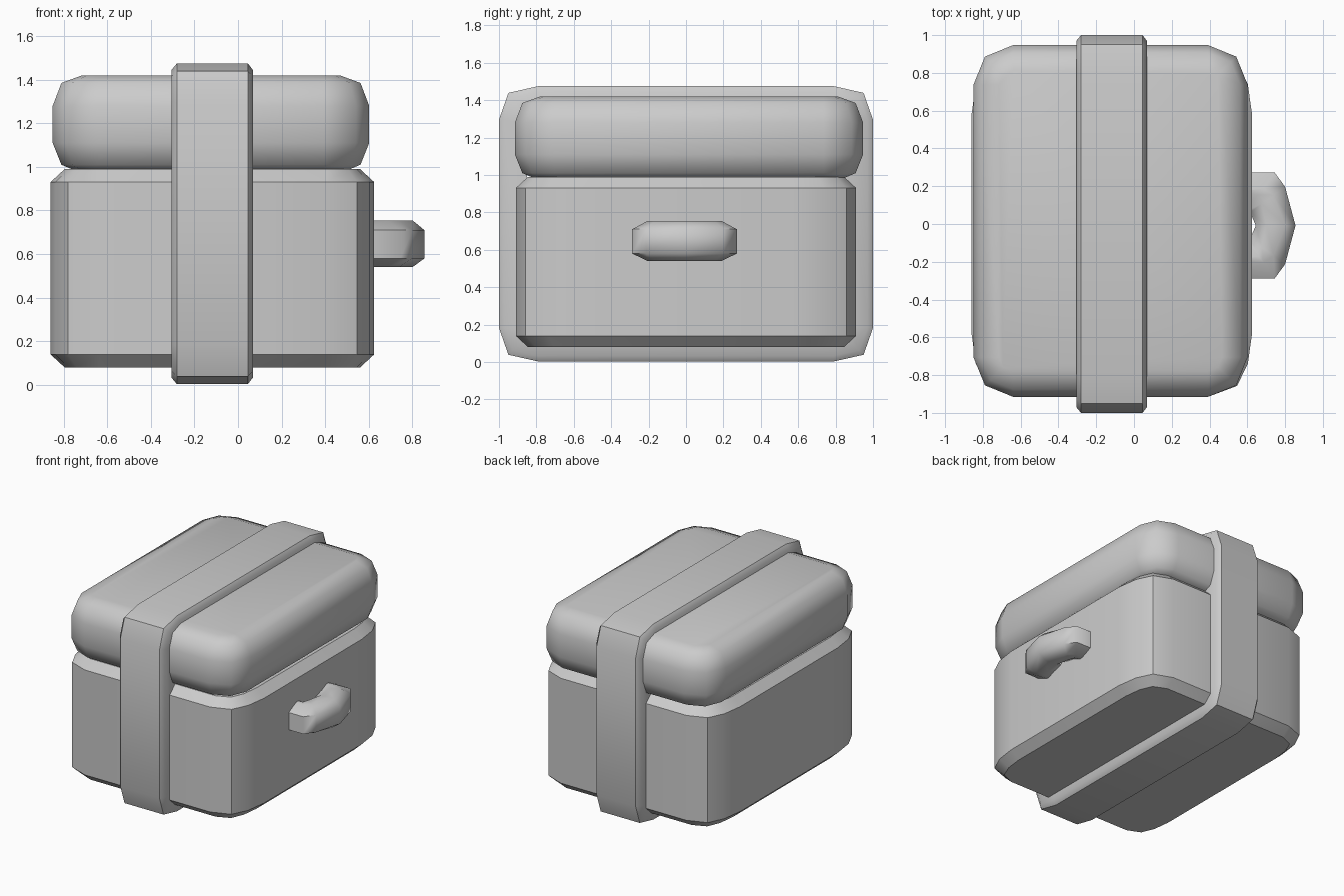
import bpy, bmesh, math

if "Cube" in bpy.data.objects:
    bpy.data.objects.remove(bpy.data.objects["Cube"])


def outline(x0, x1, y0, y1, rx, ry, inset, arc):
    """Rectangle with faceted corners; arc holds corner points as (fraction of rx, fraction of ry)."""
    x0, x1, y0, y1 = x0 + inset, x1 - inset, y0 + inset, y1 - inset
    rx, ry = max(rx - inset, 0.05), max(ry - inset, 0.05)
    pts = []
    for cx, sx, cy, sy in ((x1, -1, y1, -1), (x0, 1, y1, -1), (x0, 1, y0, 1), (x1, -1, y0, 1)):
        corner = [(cx + sx * a * rx, cy + sy * b * ry) for a, b in arc]
        pts += corner if sx == sy else corner[::-1]
    return pts


def loft(name, rings, closed=False, angle=42):
    """Skin a list of equal point rings, capping the ends or joining them."""
    bm = bmesh.new()
    vs = [[bm.verts.new(p) for p in ring] for ring in rings]
    n = len(vs[0])
    pairs = list(zip(vs, vs[1:])) + ([(vs[-1], vs[0])] if closed else [])
    for a, b in pairs:
        for i in range(n):
            j = (i + 1) % n
            bm.faces.new((a[i], a[j], b[j], b[i]))
    if not closed:
        bm.faces.new(vs[0][::-1])
        bm.faces.new(vs[-1])
    bmesh.ops.recalc_face_normals(bm, faces=bm.faces[:])
    mesh = bpy.data.meshes.new(name)
    bm.to_mesh(mesh)
    bm.free()
    for p in mesh.polygons:
        p.use_smooth = True
    mesh.set_sharp_from_angle(angle=math.radians(angle))
    obj = bpy.data.objects.new(name, mesh)
    bpy.context.collection.objects.link(obj)
    return obj


ARC3 = ((0, 1), (0.29, 0.29), (1, 0))
ARC4 = ((0, 1), (0.1, 0.52), (0.36, 0.16), (1, 0))

# Box body
loft("box_body", [[(x, y, z) for x, y in outline(-0.86, 0.625, -0.91, 0.91, 0.22, 0.33, i, ARC4)]
                  for z, i in ((0.08, 0.065), (0.14, 0), (0.93, 0), (0.99, 0.065))])

# Pillowy lid
loft("lid", [[(x, y, z) for x, y in outline(-0.85, 0.602, -0.915, 0.947, 0.21, 0.21, i, ARC3)]
             for z, i in ((0.98, 0.11), (1.01, 0.04), (1.11, 0), (1.28, 0), (1.385, 0.04), (1.42, 0.135))],
     angle=50)

# Strap running around the box in the yz plane
loft("strap", [[(x, y, z) for y, z in outline(-1, 1, 0.003, 1.475, 0.21, 0.18, i, ((0, 1), (0.24, 0.2), (1, 0)))]
               for x, i in ((-0.305, 0.15), (-0.305, 0.03), (-0.28, 0), (0.045, 0), (0.068, 0.03), (0.068, 0.15))],
     closed=True)

# Bowed side handle: stations of outer x, outer y, inner x, inner y, bevel fraction
half = [(0.56, 0.28, 0.56, 0.08, 0.47), (0.745, 0.28, 0.60, 0.08, 0.42), (0.80, 0.205, 0.615, 0.07, 0.33)]
stations = half + [(0.855, 0, 0.645, 0, 0.26)] + [(a, -b, c, -d, t) for a, b, c, d, t in half[::-1]]
rings = []
for ox, oy, ix, iy, t in stations:
    section = ((0, 0.58), (t, 0.54), (1 - t, 0.54), (1, 0.58), (1, 0.71), (1 - t, 0.755), (t, 0.755), (0, 0.71))
    rings.append([(ox + (ix - ox) * f, oy + (iy - oy) * f - 0.008, z) for f, z in section])
loft("side_handle", rings, angle=60)
